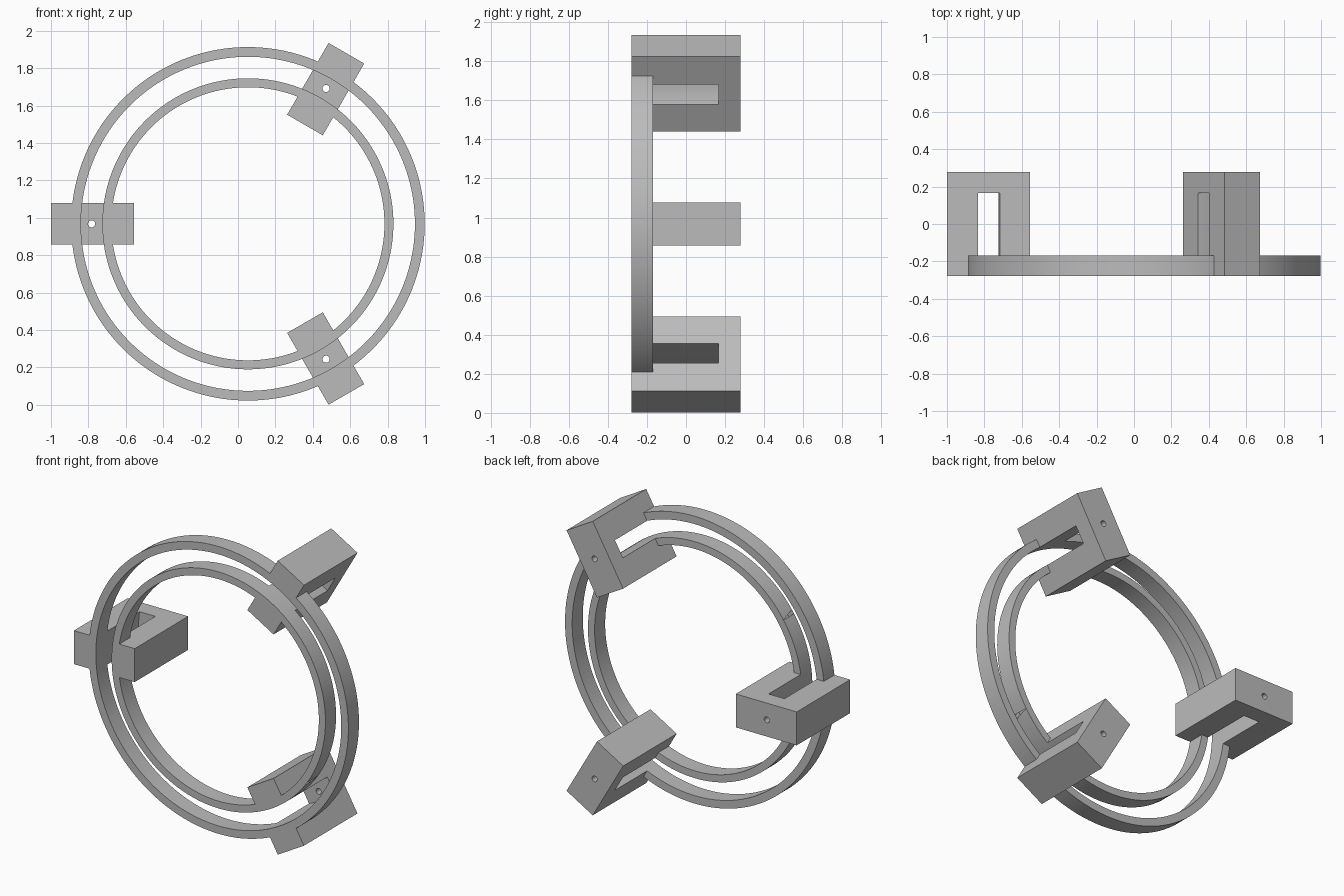
import bpy
import bmesh
from math import cos, sin, pi, radians
from mathutils import Matrix, Vector

cube = bpy.data.objects.get("Cube")
if cube:
    bpy.data.objects.remove(cube, do_unlink=True)

CENTRE = Vector((0.053, 0, 0.968))
FRONT, BACK = -0.278, 0.278
RING_BACK = -0.168
OUTER, INNER = 0.945, 0.73            # outside and inside of the ring pair
GAP_OUT, GAP_IN = 0.893, 0.778        # channel between the two rings
BLOCK_IN, BLOCK_OUT, BLOCK_WIDTH = 0.61, 1.053, 0.22
CHANNEL_BACK = 0.166
SEGMENTS = 180
ANGLES = [radians(a) for a in (60, 180, 300)]

grey = bpy.data.materials.new("plain_grey")
grey.use_nodes = True
colour = (0.5, 0.5, 0.5, 1)
grey.diffuse_color = colour
grey.node_tree.nodes["Principled BSDF"].inputs["Base Color"].default_value = colour


def make_object(name, bm):
    bmesh.ops.recalc_face_normals(bm, faces=bm.faces)
    mesh = bpy.data.meshes.new(name)
    bm.to_mesh(mesh)
    bm.free()
    obj = bpy.data.objects.new(name, mesh)
    obj.location = CENTRE
    bpy.context.collection.objects.link(obj)
    mesh.materials.append(grey)
    return obj


def annulus(name, r_in, r_out, y0, y1):
    """Rectangle section swept round the y axis."""
    bm = bmesh.new()
    section = [(r_in, y0), (r_out, y0), (r_out, y1), (r_in, y1)]
    loops = []
    for i in range(SEGMENTS):
        a = 2 * pi * i / SEGMENTS
        loops.append([bm.verts.new((r * cos(a), y, r * sin(a))) for r, y in section])
    for i, this in enumerate(loops):
        following = loops[(i + 1) % SEGMENTS]
        for j in range(4):
            k = (j + 1) % 4
            bm.faces.new((this[j], this[k], following[k], following[j]))
    return make_object(name, bm)


def radial_block(name, angle):
    """Clamp block pointing outward at the given angle."""
    bm = bmesh.new()
    size = (BLOCK_OUT - BLOCK_IN, BACK - FRONT, BLOCK_WIDTH)
    place = (Matrix.Rotation(-angle, 4, "Y")
             @ Matrix.Translation(((BLOCK_IN + BLOCK_OUT) / 2, 0, 0))
             @ Matrix.Diagonal((*size, 1)))
    bmesh.ops.create_cube(bm, size=1, matrix=place)
    return make_object(name, bm)


def screw_hole(name, angle):
    """Pin that bores the back wall of a clamp block."""
    bm = bmesh.new()
    r = (GAP_IN + GAP_OUT) / 2
    place = (Matrix.Translation((r * cos(angle), 0.22, r * sin(angle)))
             @ Matrix.Rotation(pi / 2, 4, "X"))
    bmesh.ops.create_cone(bm, cap_ends=True, segments=24, radius1=0.019,
                          radius2=0.019, depth=0.2, matrix=place)
    return make_object(name, bm)


# Wide ring, three clamp blocks, then the channel and the screw holes
frame = annulus("ring_frame", INNER, OUTER, FRONT, RING_BACK)
steps = [(radial_block("clamp_block", a), "UNION") for a in ANGLES]
steps.append((annulus("channel_cutter", GAP_IN, GAP_OUT, FRONT - 0.1, CHANNEL_BACK),
              "DIFFERENCE"))
steps += [(screw_hole("hole_cutter", a), "DIFFERENCE") for a in ANGLES]

for tool, operation in steps:
    mod = frame.modifiers.new(tool.name, "BOOLEAN")
    mod.operation = operation
    mod.solver = "EXACT"
    mod.object = tool

# Bake the booleans and drop the helper solids
bpy.context.view_layer.update()
depsgraph = bpy.context.evaluated_depsgraph_get()
baked = bpy.data.meshes.new_from_object(frame.evaluated_get(depsgraph))
frame.modifiers.clear()
frame.data = baked
baked.materials.clear()
baked.materials.append(grey)
for poly in baked.polygons:
    poly.material_index = 0
for tool, _ in steps:
    bpy.data.objects.remove(tool, do_unlink=True)

# Smooth ring walls, crisp edges
bpy.ops.object.select_all(action="DESELECT")
frame.select_set(True)
bpy.context.view_layer.objects.active = frame
bpy.ops.object.shade_smooth_by_angle(angle=radians(30))
